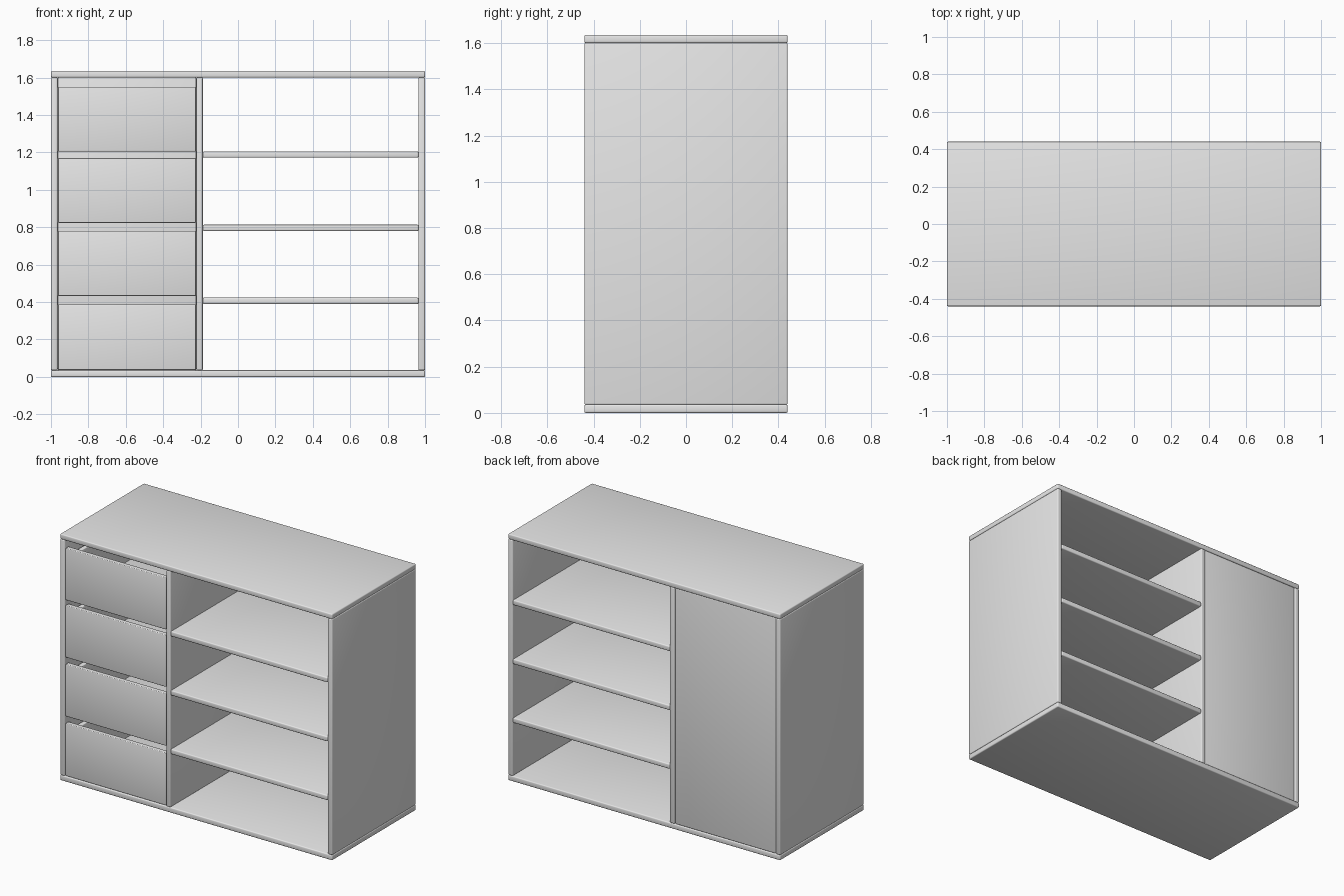
import bpy, bmesh

if "Cube" in bpy.data.objects:
    bpy.data.objects.remove(bpy.data.objects["Cube"])

grey = bpy.data.materials.new("light grey board")
grey.diffuse_color = (0.8, 0.8, 0.8, 1)
grey.use_nodes = True
grey.node_tree.nodes["Principled BSDF"].inputs["Base Color"].default_value = grey.diffuse_color


def board(name, x, y, z, radius=0.007):
    """Board with softly rounded edges, given as (min, max) on each axis."""
    bm = bmesh.new()
    bmesh.ops.create_cube(bm, size=1)
    for v in bm.verts:
        for i, (lo, hi) in enumerate((x, y, z)):
            v.co[i] = hi if v.co[i] > 0 else lo
    bmesh.ops.bevel(bm, geom=bm.edges[:], offset=radius, segments=3,
                    profile=0.5, affect='EDGES')
    for f in bm.faces:
        f.smooth = True
    me = bpy.data.meshes.new(name)
    bm.to_mesh(me)
    bm.free()
    me.materials.append(grey)
    ob = bpy.data.objects.new(name, me)
    bpy.context.collection.objects.link(ob)
    return ob


D = (-0.44, 0.44)          # full depth
INNER = (0.035, 1.602)     # height between bottom and top board

# Carcass
board("bottom_board", (-1, 1), D, (0, 0.036))
board("top_board", (-1, 1), D, (1.601, 1.636))
board("left_side", (-1, -0.965), D, INNER)
board("right_side", (0.965, 1), D, INNER)
board("divider", (-0.222, -0.188), D, INNER)
board("drawer_back_panel", (-0.964, -0.223), (0.402, 0.436), INNER)

# Open shelves
for i, z in enumerate((0.39, 0.78, 1.172)):
    board(f"shelf_{i + 1}", (-0.188, 0.965), D, (z, z + 0.034))

# Drawers: tall front with a lower open box behind it
for i, (z0, z1) in enumerate(((0.038, 0.387), (0.433, 0.78),
                              (0.824, 1.17), (1.205, 1.55))):
    n = f"drawer_{i + 1}_"
    top = z1 - 0.05
    board(n + "front", (-0.962, -0.225), (-0.437, -0.405), (z0, z1), 0.005)
    board(n + "left_wall", (-0.955, -0.925), (-0.406, 0.39), (z0 + 0.01, top), 0.005)
    board(n + "right_wall", (-0.262, -0.232), (-0.406, 0.39), (z0 + 0.01, top), 0.005)
    board(n + "rear_wall", (-0.926, -0.261), (0.36, 0.39), (z0 + 0.01, top), 0.005)
    board(n + "base", (-0.926, -0.261), (-0.406, 0.361), (z0 + 0.012, z0 + 0.04), 0.004)
